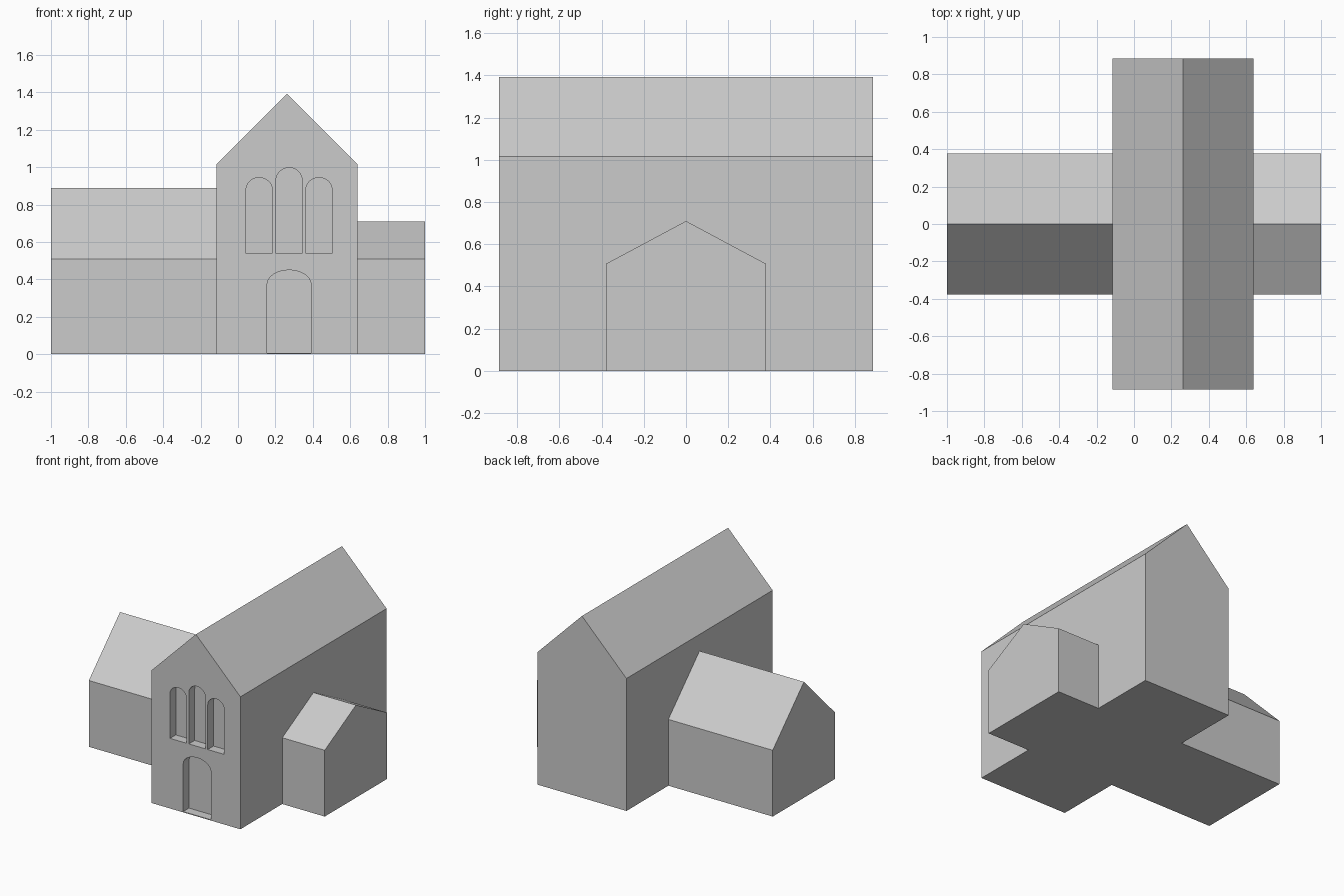
import bpy, bmesh, math
from mathutils import Vector

if "Cube" in bpy.data.objects:
    bpy.data.objects.remove(bpy.data.objects["Cube"])


def prism(name, profile, place, a, b, cap_start=True):
    """Extrude a 2D profile between depths a and b; place maps (u, v, depth) to xyz."""
    bm = bmesh.new()
    start = [bm.verts.new(place(u, v, a)) for u, v in profile]
    end = [bm.verts.new(place(u, v, b)) for u, v in profile]
    n = len(profile)
    for i in range(n):
        j = (i + 1) % n
        bm.faces.new((start[i], start[j], end[j], end[i]))
    bm.faces.new(end)
    cap = bm.faces.new(start)
    bmesh.ops.recalc_face_normals(bm, faces=bm.faces[:])
    if not cap_start:
        bmesh.ops.delete(bm, geom=[cap], context='FACES_ONLY')
    mesh = bpy.data.meshes.new(name)
    bm.to_mesh(mesh)
    bm.free()
    obj = bpy.data.objects.new(name, mesh)
    bpy.context.collection.objects.link(obj)
    return obj


def along_y(u, v, d):
    return Vector((u, d, v))


def along_x(u, v, d):
    return Vector((d, u, v))


def gable(mid, half, eave, ridge):
    return [(mid - half, 0), (mid + half, 0), (mid + half, eave),
            (mid, ridge), (mid - half, eave)]


def arch(mid, half, bottom, spring, top, steps=12):
    curve = [(mid + half * math.cos(math.pi * i / steps),
              spring + (top - spring) * math.sin(math.pi * i / steps))
             for i in range(steps + 1)]
    return [(mid - half, bottom), (mid + half, bottom)] + curve


# Main hall with gabled roof
FRONT = -0.885
WALL_L, WALL_R = -0.115, 0.64
hall = prism("main_hall", gable(0.2625, 0.3775, 1.015, 1.393), along_y, FRONT, -FRONT)

# Side wings, open where they meet the hall wall
prism("left_wing", gable(0, 0.378, 0.508, 0.888), along_x, WALL_L, -1.0, False)
prism("right_wing", gable(0, 0.378, 0.508, 0.71), along_x, WALL_R, 1.0, False)

# Recessed doorway and three arched windows in the front wall
openings = {
    "door": (0.273, 0.118, 0.006, 0.372, 0.45),
    "left_window": (0.113, 0.07, 0.537, 0.88, 0.944),
    "middle_window": (0.273, 0.07, 0.537, 0.93, 0.997),
    "right_window": (0.433, 0.07, 0.537, 0.88, 0.944),
}
bpy.context.view_layer.objects.active = hall
for name, shape in openings.items():
    cutter = prism(name + "_cutter", arch(*shape), along_y, FRONT - 0.1, FRONT + 0.07)
    cutter.hide_render = True
    mod = hall.modifiers.new(name + "_recess", 'BOOLEAN')
    mod.operation = 'DIFFERENCE'
    mod.solver = 'EXACT'
    mod.object = cutter
    bpy.ops.object.modifier_apply(modifier=mod.name)
    bpy.data.objects.remove(cutter)
